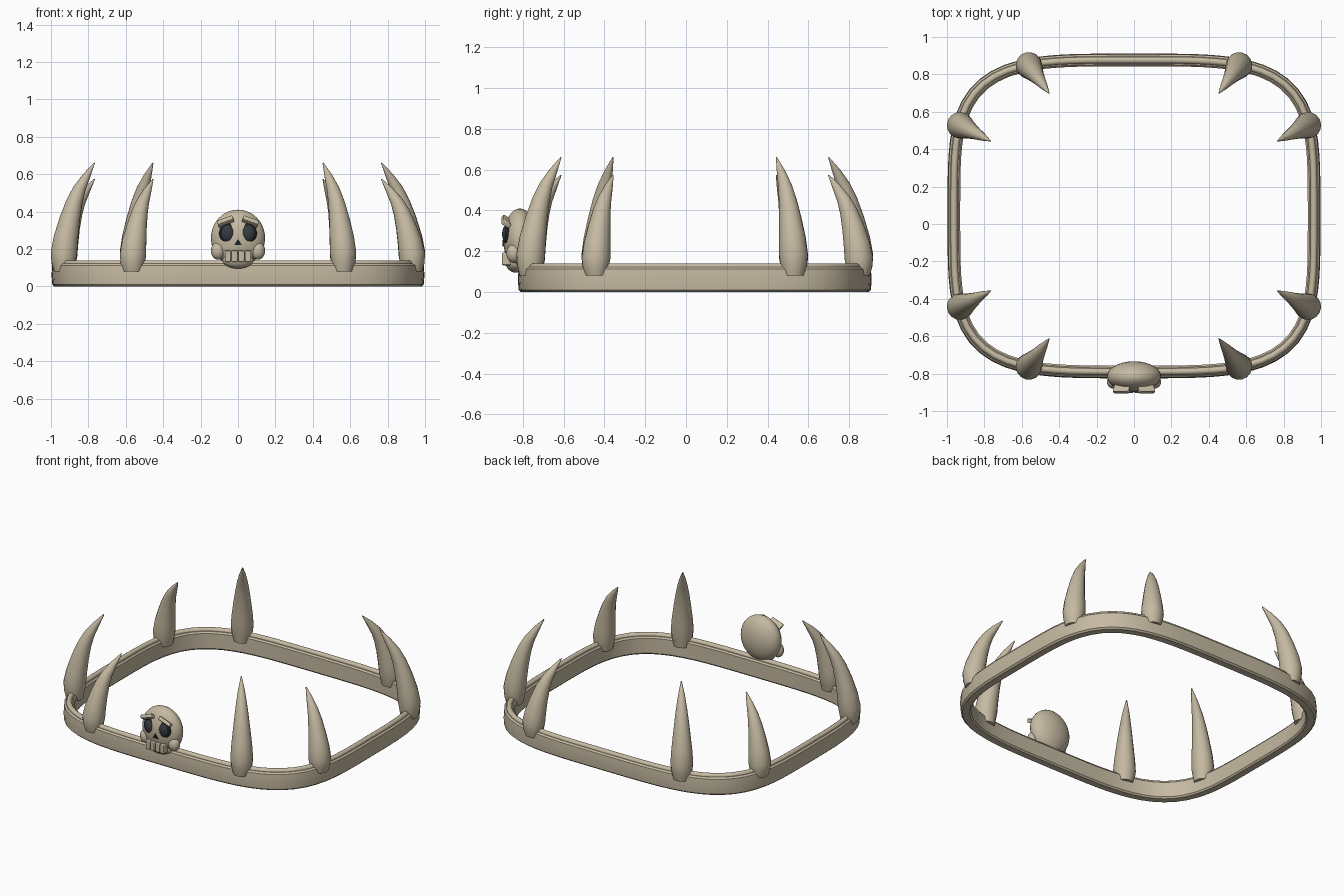
import bpy, bmesh
from math import sin, cos, pi, tau, radians
from mathutils import Vector

if "Cube" in bpy.data.objects:
    bpy.data.objects.remove(bpy.data.objects["Cube"])


def material(name, rgb):
    m = bpy.data.materials.new(name)
    m.diffuse_color = (*rgb, 1)
    m.use_nodes = True
    m.node_tree.nodes["Principled BSDF"].inputs["Base Color"].default_value = m.diffuse_color
    return m


BONE = material("bone", (0.56, 0.49, 0.36))
DARK = material("dark", (0.035, 0.045, 0.055))
BLACK = material("black", (0.012, 0.014, 0.018))


def finish(ob, mat, angle=40):
    ob.data.materials.append(mat)
    bpy.ops.object.select_all(action='DESELECT')
    ob.select_set(True)
    bpy.context.view_layer.objects.active = ob
    bpy.ops.object.shade_smooth_by_angle(angle=radians(angle))
    return ob


def loft(name, rings, mat, closed=False, angle=40):
    """Skin a list of equal-length point rings; cap the ends unless closed."""
    bm = bmesh.new()
    vr = [[bm.verts.new(p) for p in r] for r in rings]
    n, k = len(vr), len(vr[0])
    for i in range(n if closed else n - 1):
        a, b = vr[i], vr[(i + 1) % n]
        for j in range(k):
            bm.faces.new((a[j], a[(j + 1) % k], b[(j + 1) % k], b[j]))
    if not closed:
        bm.faces.new(vr[0])
        bm.faces.new(vr[-1])
    bmesh.ops.recalc_face_normals(bm, faces=bm.faces)
    me = bpy.data.meshes.new(name)
    bm.to_mesh(me)
    bm.free()
    ob = bpy.data.objects.new(name, me)
    bpy.context.collection.objects.link(ob)
    return finish(ob, mat, angle)


# headband: a cross-section swept round a squarish oval
A, B, CY = 0.962, 0.833, 0.043


def band(name, profile, angle=40, n=96):
    rings = []
    for i in range(n):
        c, s = cos(tau * i / n), sin(tau * i / n)
        r = (abs(c / A) ** 4 + abs(s / B) ** 4) ** -0.25
        p = Vector((r * c, r * s, 0))
        nrm = Vector((p.x ** 3 / A ** 4, p.y ** 3 / B ** 4, 0)).normalized()
        rings.append([p + nrm * d + Vector((0, CY, z)) for d, z in profile])
    loft(name, rings, BONE, True, angle)


band("band", [(-.033, .010), (-.024, 0), (.020, 0), (.031, .010), (.035, .06),
              (.031, .112), (.021, .122), (-.024, .122), (-.033, .112)])
band("band_rail", [(.018 * cos(tau * k / 10), .122 + .018 * sin(tau * k / 10))
                   for k in range(10)], 60)

# eight curved fangs, alternately tall and short: (inward offset, z, radius)
FANG = [(0, .08, .054), (-.002, .13, .065), (0, .18, .071), (.012, .26, .066),
        (.035, .36, .055), (.062, .45, .044), (.092, .52, .034),
        (.135, .59, .021), (.183, .66, .003)]


def fang(name, base, tip, tall):
    d = (Vector((*tip, 0)) - Vector((*base, 0))).normalized()
    side = Vector((-d.y, d.x, 0))
    k = 1 if tall else 0.85
    path = [Vector((*base, 0)) + d * o + Vector((0, 0, .08 + (z - .08) * k)) for o, z, r in FANG]
    rings = []
    for i, p in enumerate(path):
        t = (path[min(i + 1, len(path) - 1)] - path[max(i - 1, 0)]).normalized()
        if i == 0:
            t = Vector((0, 0, 1))
        u = side.cross(t)
        r = FANG[i][2]
        rings.append([p + r * (side * cos(tau * j / 16) + u * sin(tau * j / 16))
                      for j in range(16)])
    loft(name, rings, BONE, angle=50)


for sx in (1, -1):
    for sy in (1, -1):
        tag = ("right" if sx > 0 else "left") + ("_back" if sy > 0 else "_front")
        fang("side_fang_" + tag, (.93 * sx, CY + .485 * sy),
             (.76 * sx, CY + .397 * sy), sx * sy > 0)
        fang("end_fang_" + tag, (.562 * sx, CY + .805 * sy),
             (.457 * sx, CY + .66 * sy), sx * sy < 0)


# skull ornament
def ball(name, loc, size, mat=BONE, rot=(0, 0, 0)):
    bpy.ops.mesh.primitive_uv_sphere_add(segments=28, ring_count=16, radius=1,
                                         location=loc, rotation=rot)
    ob = bpy.context.object
    ob.name = name
    ob.scale = size
    return finish(ob, mat, 60)


def block(name, loc, size, rot=(0, 0, 0), bevel=.005):
    bpy.ops.mesh.primitive_cube_add(size=1, location=loc, rotation=rot)
    ob = bpy.context.object
    ob.name = name
    ob.scale = size
    bpy.ops.object.transform_apply(location=False, rotation=False, scale=True)
    m = ob.modifiers.new("bevel", 'BEVEL')
    m.width, m.segments = bevel, 2
    return finish(ob, BONE)


ball("skull", (0, -.815, .258), (.145, .081, .152))
ball("skull_jaw", (0, -.835, .145), (.085, .05, .05))
for s, tag in ((1, "right"), (-1, "left")):
    ball("cheek_" + tag, (.107 * s, -.845, .19), (.038, .036, .047))
    ball("eye_rim_" + tag, (.055 * s, -.872, .284), (.046, .024, .056), BLACK)
    ball("eye_" + tag, (.055 * s, -.878, .284), (.036, .024, .046), DARK)
    block("brow_" + tag, (.066 * s, -.882, .346), (.088, .045, .024),
          (radians(-35), radians(20 * s), 0))

# nose hole: a dark three-sided wedge
loft("nose", [[(x, y, z) for x, z in ((-.02, .222), (.02, .222), (0, .254))]
              for y in (-.86, -.899)], BLACK)

# teeth
for i in range(4):
    block(f"tooth_{i + 1}", ((i - 1.5) * .036, -.88, .162), (.032, .045, .062))
